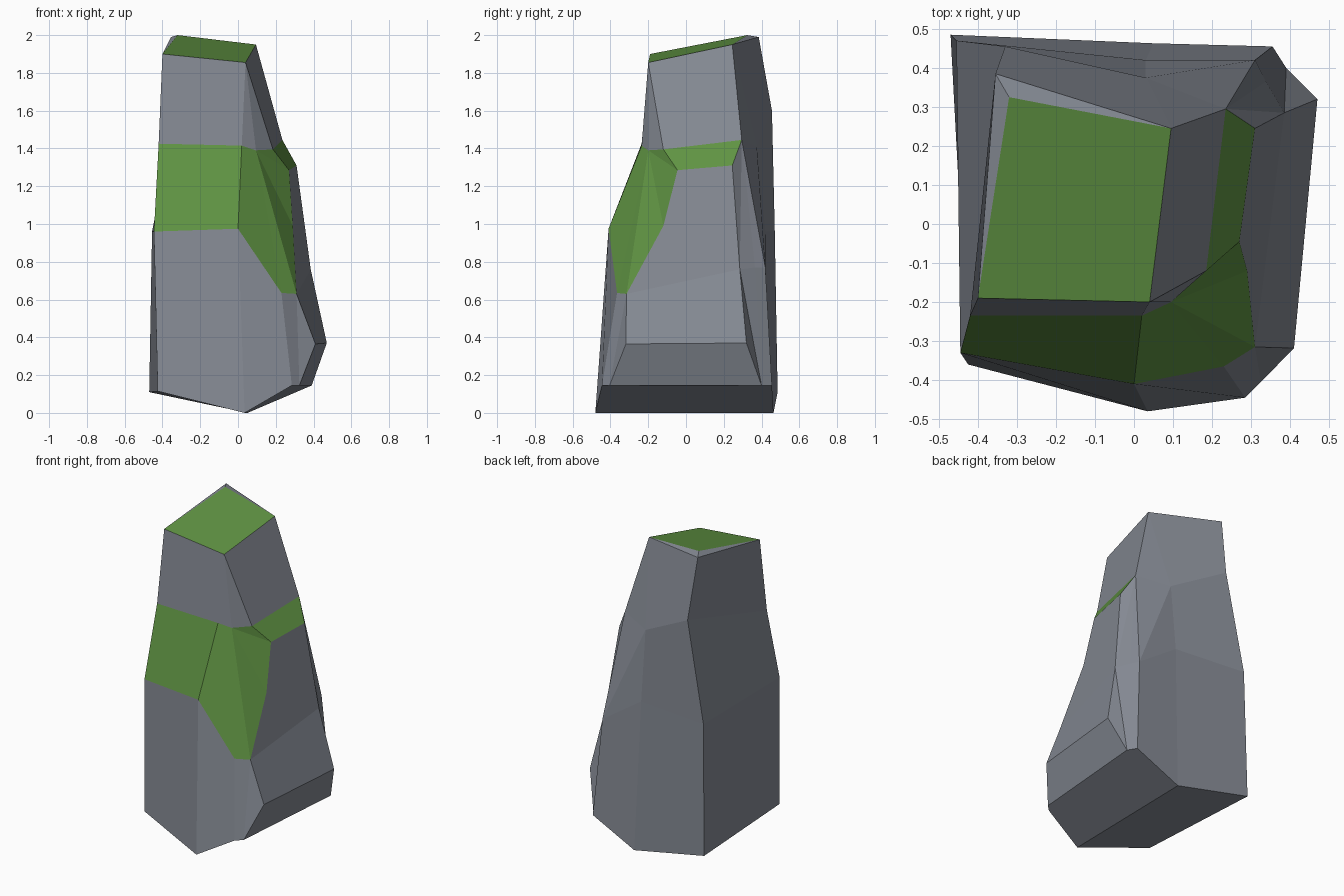
import bpy
import bmesh

cube = bpy.data.objects.get("Cube")
if cube:
    bpy.data.objects.remove(cube, do_unlink=True)


def make_material(name, colour):
    mat = bpy.data.materials.new(name)
    mat.use_nodes = True
    mat.diffuse_color = (*colour, 1)
    mat.node_tree.nodes["Principled BSDF"].inputs["Base Color"].default_value = (*colour, 1)
    return mat


STONE, MOSS = 0, 1
bm = bmesh.new()


def ring(*points):
    return [bm.verts.new(p) for p in points]


def face(verts, material=STONE):
    bm.faces.new(verts).material_index = material


def loft(upper, lower, path):
    """Join two closed rings of different counts.
    Each letter adds one face: q steps along both rings, u along the upper,
    l along the lower. A capital letter makes the face mossy."""
    i = j = 0
    for letter in path:
        step_u = letter in "qQuU"
        step_l = letter in "qQlL"
        corners = [upper[i % len(upper)], lower[j % len(lower)]]
        if step_l:
            corners.append(lower[(j + 1) % len(lower)])
        if step_u:
            corners.append(upper[(i + 1) % len(upper)])
        face(corners, MOSS if letter.isupper() else STONE)
        i += step_u
        j += step_l


# Cross-sections, each running from the front left corner round by the right
crown = ring((-.4, -.19, 1.9), (.04, -.2, 1.855), (.095, .245, 1.95), (-.355, .385, 1.99))
neck = ring((-.42, -.235, 1.425), (.02, -.235, 1.415), (.095, -.2, 1.39),
            (.185, -.12, 1.395), (.235, .295, 1.445), (.03, .375, 1.41), (-.33, .455, 1.6))
front_belly = ring((-.445, -.33, .96), (0, -.41, .975), (.23, -.365, .635), (.31, -.315, .63))
ledge = ring((.29, -.12, .99), (.27, -.045, 1.285), (.31, .245, 1.31))
back_belly = ring((.385, .285, .76), (.338, .365, .77), (.31, .42, .77),
                  (.03, .42, .96), (-.455, .47, .96))
base = ring((-.425, -.36, .115), (.035, -.48, 0), (.285, -.445, .145), (.325, -.405, .145),
            (.41, -.318, .365), (.47, .32, .37), (.39, .4, .145), (.355, .455, .145),
            (.05, .463, 0), (-.47, .485, .11))

# Stone sides, with moss on the shoulders
loft(crown, neck, "qllqlqq")
loft(neck, front_belly + ledge + back_belly, "QQLLLUQlllulqq")
loft(front_belly + back_belly, base, "qqqlqluqqqq")
face([front_belly[-1], back_belly[0], *reversed(ledge)])

# Mossy top with a thin stone lip behind it
peak, = ring((-.32, .325, 2))
face([*crown[:3], peak], MOSS)
face([peak, crown[2], crown[3]])
face([peak, crown[3], crown[0]])

# Bevelled right foot and the two sloping undersides
face(base[3:7])
face(base[1:4] + base[6:9])
face(base[:2] + base[8:])

bmesh.ops.recalc_face_normals(bm, faces=bm.faces)
mesh = bpy.data.meshes.new("mossy_rock")
bm.to_mesh(mesh)
bm.free()
mesh.materials.append(make_material("stone grey", (.235, .255, .295)))
mesh.materials.append(make_material("moss green", (.115, .29, .055)))
rock = bpy.data.objects.new("mossy_rock", mesh)
bpy.context.collection.objects.link(rock)
